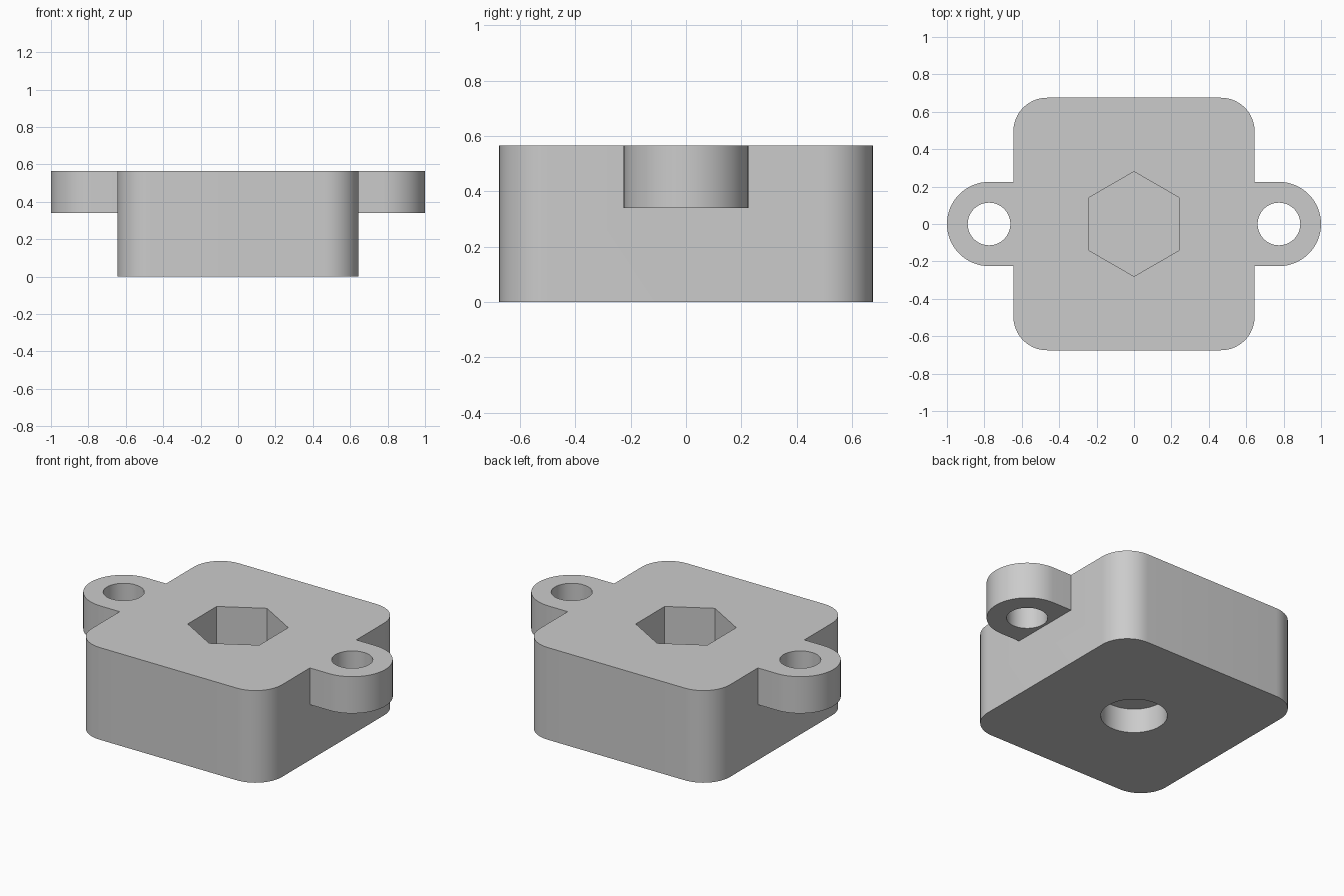
import bpy
import bmesh
from math import cos, sin, pi, radians

if "Cube" in bpy.data.objects:
    bpy.data.objects.remove(bpy.data.objects["Cube"], do_unlink=True)

HALF_X, HALF_Y, TOP = 0.645, 0.675, 0.565
CORNER = 0.18
EAR_X, EAR_R, EAR_Z = 0.775, 0.225, 0.34
SCREW_R = 0.114
NUT_R, NUT_FLOOR = 0.28, 0.17
SHAFT_R, SHAFT_TOP = 0.185, 0.15

grey = bpy.data.materials.new("light_grey")
grey.use_nodes = True
colour = (0.6, 0.6, 0.6, 1)
grey.diffuse_color = colour
grey.node_tree.nodes["Principled BSDF"].inputs["Base Color"].default_value = colour


def arc(cx, cy, r, start, end, steps):
    angles = [start + (end - start) * i / steps for i in range(steps + 1)]
    return [(cx + r * cos(a), cy + r * sin(a)) for a in angles]


def ring(cx, cy, r, sides, start=0):
    return arc(cx, cy, r, start, start + 2 * pi, sides)[:-1]


def prism(name, outline, z0, z1):
    """Extrude a closed outline from z0 to z1."""
    bm = bmesh.new()
    face = bm.faces.new([bm.verts.new((x, y, z0)) for x, y in outline])
    grown = bmesh.ops.extrude_face_region(bm, geom=[face])["geom"]
    verts = [v for v in grown if isinstance(v, bmesh.types.BMVert)]
    bmesh.ops.translate(bm, verts=verts, vec=(0, 0, z1 - z0))
    bmesh.ops.recalc_face_normals(bm, faces=bm.faces)
    mesh = bpy.data.meshes.new(name)
    bm.to_mesh(mesh)
    bm.free()
    mesh.materials.append(grey)
    obj = bpy.data.objects.new(name, mesh)
    bpy.context.collection.objects.link(obj)
    return obj


def combine(target, tool, operation):
    """Apply a boolean and discard the tool."""
    mod = target.modifiers.new("boolean", "BOOLEAN")
    mod.object, mod.operation, mod.solver = tool, operation, "EXACT"
    bpy.context.view_layer.objects.active = target
    bpy.ops.object.modifier_apply(modifier=mod.name)
    bpy.data.objects.remove(tool, do_unlink=True)


# Block with rounded vertical corners
outline = []
for i, (sx, sy) in enumerate([(1, 1), (-1, 1), (-1, -1), (1, -1)]):
    outline += arc(sx * (HALF_X - CORNER), sy * (HALF_Y - CORNER), CORNER,
                   i * pi / 2, (i + 1) * pi / 2, 16)
body = prism("mounting_block", outline, 0, TOP)

# Screw ears on both sides, each with a through hole
for side in (1, -1):
    start = -pi / 2 if side > 0 else pi / 2
    ear = arc(side * EAR_X, 0, EAR_R, start, start + pi, 32)
    ear += [(side * 0.5, side * EAR_R), (side * 0.5, -side * EAR_R)]
    combine(body, prism("ear", ear, EAR_Z, TOP), "UNION")
    hole = prism("screw_hole", ring(side * EAR_X, 0, SCREW_R, 48), 0.2, 0.7)
    combine(body, hole, "DIFFERENCE")

# Hexagonal nut pocket above, round blind hole below
pocket = prism("nut_pocket", ring(0, 0, NUT_R, 6, pi / 2), NUT_FLOOR, 0.7)
combine(body, pocket, "DIFFERENCE")
shaft = prism("shaft_hole", ring(0, 0, SHAFT_R, 48), -0.1, SHAFT_TOP)
combine(body, shaft, "DIFFERENCE")

# Smooth curved walls, crisp edges
bpy.ops.object.select_all(action="DESELECT")
body.select_set(True)
bpy.context.view_layer.objects.active = body
bpy.ops.object.shade_smooth_by_angle(angle=radians(30))
